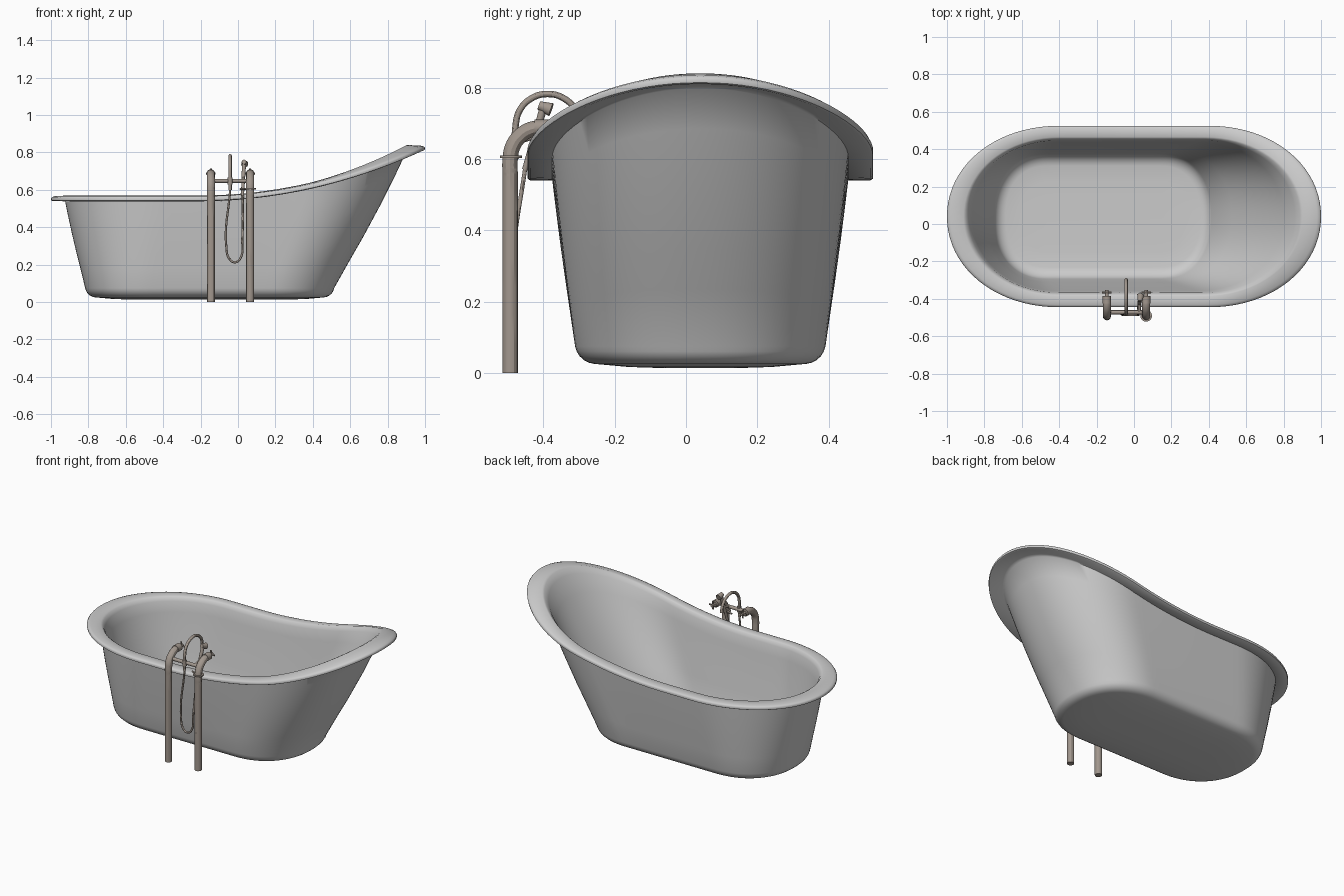
import bpy, bmesh, math
from mathutils import Vector

if "Cube" in bpy.data.objects:
    bpy.data.objects.remove(bpy.data.objects["Cube"])

YC = 0.04          # tub centre line
ARC, STR = 40, 14  # ring resolution

metal = bpy.data.materials.new("aged_metal")
metal.diffuse_color = (0.36, 0.31, 0.27, 1)
metal.use_nodes = True
metal.node_tree.nodes["Principled BSDF"].inputs["Base Color"].default_value = metal.diffuse_color


def outline(xl, xr, hw, sl, sr, e):
    """Closed outline with straight sides from sl to sr and rounded ends."""
    pts = []
    for cx, a, start, far in ((sr, xr - sr, -math.pi / 2, sl), (sl, sl - xl, math.pi / 2, sr)):
        for i in range(ARC):
            t = start + math.pi * i / ARC
            c, s = math.cos(t), math.sin(t)
            pts.append((cx + math.copysign(abs(c) ** (2 / e), c) * a,
                        math.copysign(abs(s) ** (2 / e), s) * hw))
        side = hw if far == sl else -hw
        pts += [(cx + (far - cx) * i / STR, side) for i in range(STR)]
    return pts


def mix(a, b, t):
    return [p + (q - p) * t for p, q in zip(a, b)]


def inset(o, d):
    return [o[0] + d, o[1] - d, o[2] - d] + list(o[3:])


# Key outlines: left, right, half width, straight left, straight right, roundness
LIP = (-1, 1, 0.485, -0.40, 0.40, 2.05)
OUT_TOP = (-0.93, 0.915, 0.418, -0.40, 0.39, 2.05)
OUT_BASE = (-0.818, 0.515, 0.352, -0.46, 0.17, 2.2)
IN_TOP = (-0.89, 0.88, 0.41, -0.40, 0.38, 2.05)
IN_BASE = (-0.75, 0.42, 0.335, -0.46, 0.14, 2.3)
RIM = outline(*LIP)


def rim_z(x):
    """Rim height: level at the foot, sweeping up at the head."""
    return 0.565 + 0.27 * (max(0, x + 0.2) / 1.2) ** 2


def wall(top, base, z0, r, bow):
    """Rings of (outline, height fraction, base z, dz) from centre of floor up to the rim."""
    rings = [(inset(base, 0.26), 0, z0 - bow, 0), (inset(base, 0.15), 0, z0 - bow * 0.7, 0)]
    for i in range(6):                       # rounded bottom corner
        a = math.radians(5 + 15 * i)
        rings.append((inset(base, r * (1 - math.sin(a))), 0, z0, r * (1 - math.cos(a))))
    for f in (0.2, 0.35, 0.6, 0.8, 0.95):    # slightly bulging wall
        k = f + 0.04 * math.sin(math.pi * f)
        rings.append((mix(base, top, k), f, z0, r * (1 - f)))
    return rings


# Tub: inner wall up, over the flat lip, outer wall down
rings = wall(IN_TOP, IN_BASE, 0.06, 0.07, 0.004)
for t, dz in ((0.08, -0.002), (0.2, 0.005), (0.82, 0.001), (0.95, -0.003), (1, -0.010)):
    rings.append((mix(IN_TOP, LIP, t), 1, 0, dz))
for t, dz in ((0.02, -0.021), (0.12, -0.025), (1, -0.026)):
    rings.append((mix(LIP, OUT_TOP, t), 1, 0, dz))
rings += wall(OUT_TOP, OUT_BASE, 0.025, 0.06, 0.012)[::-1]

bm = bmesh.new()
loops = []
for o, f, z0, dz in rings:
    loops.append([bm.verts.new((x, y + YC, z0 + f * (rim_z(r[0]) - z0) + dz))
                  for (x, y), r in zip(outline(*o), RIM)])
n = len(RIM)
for a, b in zip(loops, loops[1:]):
    for i in range(n):
        j = (i + 1) % n
        bm.faces.new((a[i], a[j], b[j], b[i]))
bm.faces.new(loops[0])
bm.faces.new(loops[-1])
bmesh.ops.recalc_face_normals(bm, faces=bm.faces)
me = bpy.data.meshes.new("bathtub")
bm.to_mesh(me)
bm.free()
tub = bpy.data.objects.new("bathtub", me)
bpy.context.collection.objects.link(tub)
bpy.context.view_layer.objects.active = tub
tub.select_set(True)
bpy.ops.object.shade_smooth_by_angle(angle=math.radians(50))


def tube(name, pts, r):
    """Smooth round pipe through the given points."""
    cu = bpy.data.curves.new(name, 'CURVE')
    cu.dimensions, cu.bevel_depth, cu.use_fill_caps = '3D', r, True
    cu.bevel_resolution, cu.resolution_u = 4, 8
    sp = cu.splines.new('BEZIER')
    sp.bezier_points.add(len(pts) - 1)
    for p, co in zip(sp.bezier_points, pts):
        p.co = co
        p.handle_left_type = p.handle_right_type = 'AUTO'
    ob = bpy.data.objects.new(name, cu)
    bpy.context.collection.objects.link(ob)
    cu.materials.append(metal)
    bpy.ops.object.select_all(action='DESELECT')
    ob.select_set(True)
    bpy.context.view_layer.objects.active = ob
    bpy.ops.object.convert(target='MESH')
    bpy.ops.object.shade_smooth_by_angle()


def rod(name, a, b, r, r2=None):
    """Straight cylinder or cone between two points."""
    a, b = Vector(a), Vector(b)
    bpy.ops.mesh.primitive_cone_add(vertices=24, radius1=r, radius2=r if r2 is None else r2,
                                    depth=(b - a).length, location=(a + b) / 2,
                                    rotation=(b - a).to_track_quat('Z', 'Y').to_euler())
    ob = bpy.context.object
    ob.name = name
    ob.data.materials.append(metal)
    bpy.ops.object.shade_smooth_by_angle()


# Supply posts bending over the rim, each with a valve and cross handle
BEND = 0.088
for side, x in (("left", -0.145), ("right", 0.065)):
    arc = [math.radians(22.5 * i) for i in range(5)]
    tube(side + "_post", [(x, -0.493, 0), (x, -0.493, 0.55)] +
         [(x, -0.493 + BEND * (1 - math.cos(a)), 0.6 + BEND * math.sin(a)) for a in arc], 0.0215)
    rod(side + "_valve", (x, -0.425, 0.687), (x, -0.385, 0.687), 0.023)
    rod(side + "_valve_stem", (x, -0.39, 0.687), (x, -0.352, 0.687), 0.009)
    c = Vector((x, -0.366, 0.687))
    for k, d in (("across", Vector((0.026, 0, 0))), ("upright", Vector((0, 0, 0.026)))):
        rod(f"{side}_handle_{k}", c - d, c + d, 0.005)

# Mixer bars between the posts
rod("mixer_bar", (-0.145, -0.472, 0.648), (0.065, -0.472, 0.648), 0.011)
rod("bracket_arm", (0.01, -0.475, 0.605), (0.065, -0.485, 0.605), 0.005)
rod("post_collar", (0.065, -0.491, 0.602), (0.065, -0.491, 0.609), 0.031)

# Arched spout
sx, R = -0.042, 0.09
arch = [math.radians(180 - 30 * i) for i in range(7)]
tube("spout", [(sx, -0.478, 0.60)] +
     [(sx, -0.388 + R * math.cos(a), 0.692 + R * math.sin(a)) for a in arch], 0.009)
rod("spout_base", (sx, -0.478, 0.63), (sx, -0.478, 0.665), 0.013)

# Hand shower and hanging hose
tube("shower_hose", [(sx, -0.478, 0.60), (-0.062, -0.485, 0.29), (-0.045, -0.487, 0.23),
                     (-0.015, -0.487, 0.213), (0.013, -0.487, 0.235), (0.023, -0.484, 0.34),
                     (0.026, -0.45, 0.58)], 0.006)
rod("shower_handle", (0.024, -0.452, 0.57), (0.032, -0.402, 0.735), 0.008, 0.011)
rod("shower_head", (0.032, -0.412, 0.75), (0.036, -0.378, 0.738), 0.012, 0.019)
rod("shower_cradle", (0.028, -0.475, 0.648), (0.029, -0.42, 0.665), 0.008)
